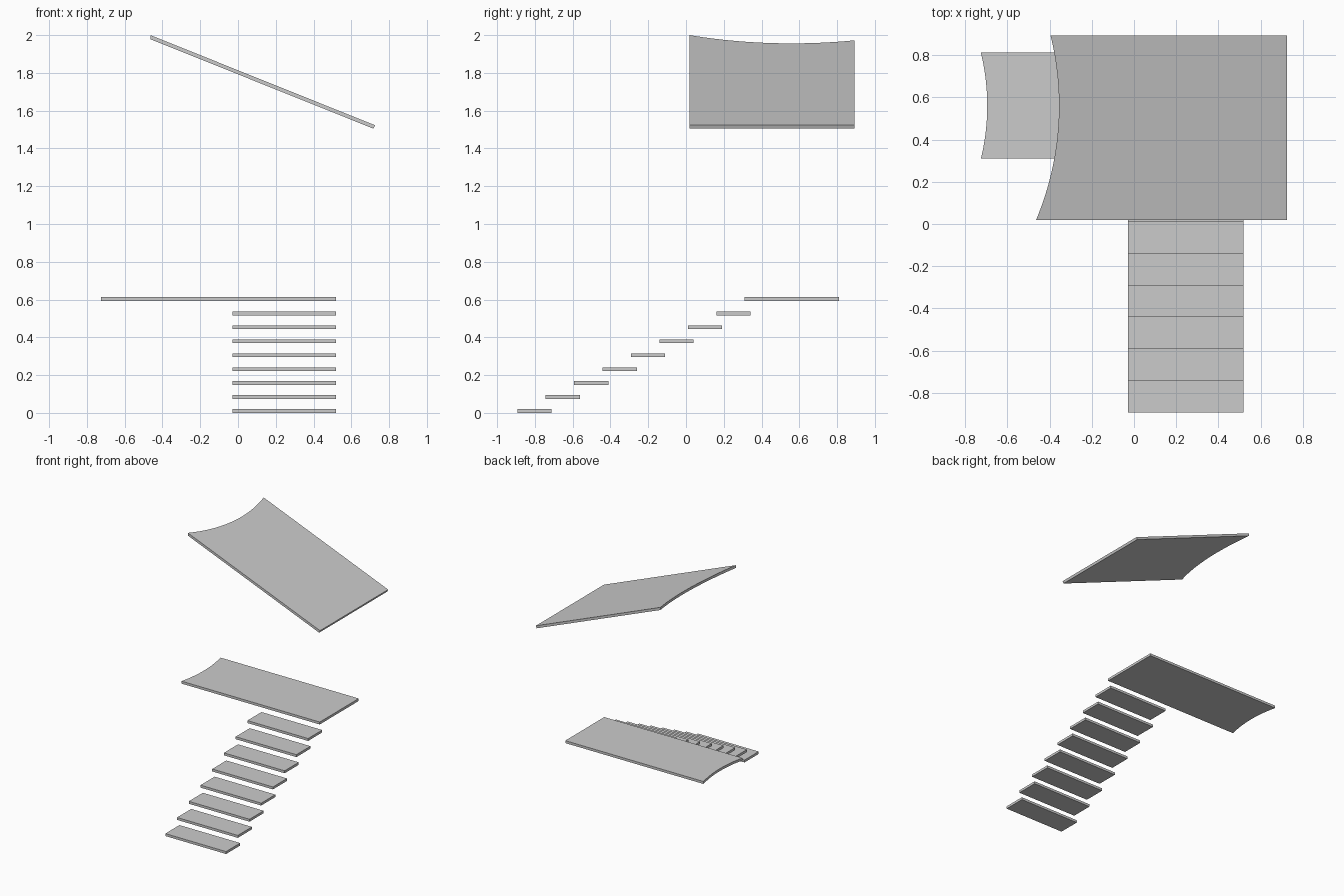
import bpy, bmesh, math

if "Cube" in bpy.data.objects:
    bpy.data.objects.remove(bpy.data.objects["Cube"])

CX, CY = -1.755, 0.56      # shared vertical axis of both concave ends
T = 0.02                   # slab thickness
X_MAX = 0.725


def make_slab(name, top, bottom):
    """Closed slab between matching top and bottom outlines (counterclockwise)."""
    bm = bmesh.new()
    t = [bm.verts.new(p) for p in top]
    b = [bm.verts.new(p) for p in bottom]
    bm.faces.new(t)
    bm.faces.new(b[::-1])
    n = len(t)
    for i in range(n):
        j = (i + 1) % n
        bm.faces.new((t[i], b[i], b[j], t[j]))
    bmesh.ops.recalc_face_normals(bm, faces=bm.faces)
    mesh = bpy.data.meshes.new(name)
    bm.to_mesh(mesh)
    bm.free()
    obj = bpy.data.objects.new(name, mesh)
    bpy.context.collection.objects.link(obj)
    bpy.context.view_layer.objects.active = obj
    obj.select_set(True)
    bpy.ops.object.shade_smooth_by_angle(angle=math.radians(30))
    obj.select_set(False)
    return obj


def arc_end(radius, y0, y1, steps=24):
    """Concave left edge, running from y1 down to y0."""
    pts = []
    for i in range(steps + 1):
        y = y1 + (y0 - y1) * i / steps
        pts.append((CX + math.sqrt(radius ** 2 - (y - CY) ** 2), y))
    return pts


def flat_slab(name, outline, z):
    make_slab(name, [(x, y, z + T) for x, y in outline],
              [(x, y, z) for x, y in outline])


# Floating stair treads
RISE, RUN, Y_START = 0.0738, 0.1505, -0.893
for i in range(8):
    y = Y_START + RUN * i
    flat_slab(f"tread_{i + 1}",
              [(-0.028, y), (0.518, y), (0.518, y + 0.181), (-0.028, y + 0.181)],
              RISE * i)

# Landing with concave end
y0, y1 = 0.31, 0.811
flat_slab("landing", [(0.518, y0), (0.518, y1)] + arc_end(1.06, y0, y1), RISE * 8 + 0.003)

# Sloping canopy: concave end cut vertically, low end cut square
y0, y1 = 0.018, 0.893
arc = arc_end(1.40, y0, y1)
x_high, slope = arc[-1][0], 0.401
a = math.atan(slope)


def roof_z(x):
    return 2.0 - slope * (x - x_high)


x_low = X_MAX - T * math.sin(a)
drop = T / math.cos(a)
top = [(x, y, roof_z(x)) for x, y in [(X_MAX, y0), (X_MAX, y1)] + arc]
bottom = [(x, y, roof_z(x) - drop) for x, y in [(x_low, y0), (x_low, y1)] + arc]
make_slab("canopy", top, bottom)
